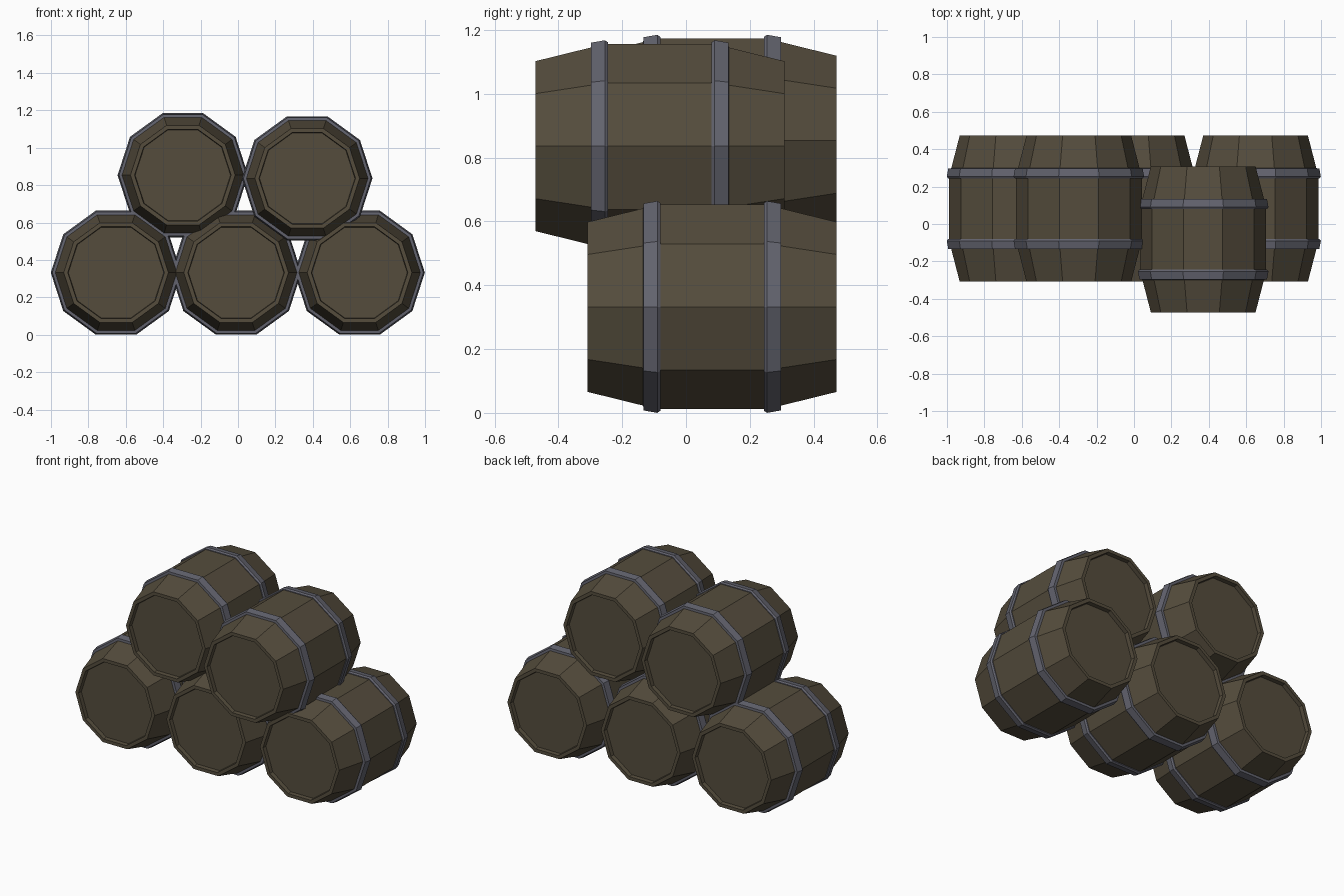
import bpy, bmesh, math

if "Cube" in bpy.data.objects:
    bpy.data.objects.remove(bpy.data.objects["Cube"])

SIDES = 10


def material(name, rgb):
    m = bpy.data.materials.new(name)
    m.diffuse_color = (*rgb, 1)
    m.use_nodes = True
    m.node_tree.nodes["Principled BSDF"].inputs["Base Color"].default_value = m.diffuse_color
    return m


wood = material("dark wood", (0.090, 0.073, 0.046))
iron = material("grey iron", (0.125, 0.127, 0.158))


def lathe(name, profile, centre, mat, closed):
    """Spin (y, radius) points round the y axis into a ten-sided solid."""
    bm = bmesh.new()
    rings = []
    for y, r in profile:
        rings.append([bm.verts.new((r * math.cos(math.tau * i / SIDES), y,
                                    r * math.sin(math.tau * i / SIDES)))
                      for i in range(SIDES)])
    pairs = list(zip(rings, rings[1:]))
    if closed:
        pairs.append((rings[-1], rings[0]))
    else:
        bm.faces.new(rings[0])
        bm.faces.new(rings[-1])
    for a, b in pairs:
        for i in range(SIDES):
            j = (i + 1) % SIDES
            bm.faces.new((a[i], a[j], b[j], b[i]))
    bmesh.ops.recalc_face_normals(bm, faces=bm.faces)
    mesh = bpy.data.meshes.new(name)
    bm.to_mesh(mesh)
    bm.free()
    mesh.materials.append(mat)
    ob = bpy.data.objects.new(name, mesh)
    ob.location = centre
    bpy.context.collection.objects.link(ob)


# half profiles: recessed head, rim, sloping staves, straight belly
half = [(0.365, 0.255), (0.39, 0.258), (0.39, 0.28), (0.17, 0.337)]
staves = [(-y, r) for y, r in half] + half[::-1]
hoop = [(0.162, 0.32), (0.162, 0.342), (0.172, 0.349), (0.215, 0.341), (0.217, 0.315)]

# stack: three below, two above, the upper right one pulled forward
stack = {
    "lower_left": (-0.652, 0.082, 0.332),
    "lower_middle": (-0.010, 0.082, 0.332),
    "lower_right": (0.650, 0.082, 0.332),
    "upper_left": (-0.295, 0.082, 0.853),
    "upper_right": (0.370, -0.082, 0.836),
}
for place, centre in stack.items():
    lathe(place + "_barrel", staves, centre, wood, False)
    for side, s in (("front", -1), ("back", 1)):
        lathe(f"{place}_{side}_hoop", [(s * y, r) for y, r in hoop], centre, iron, True)
